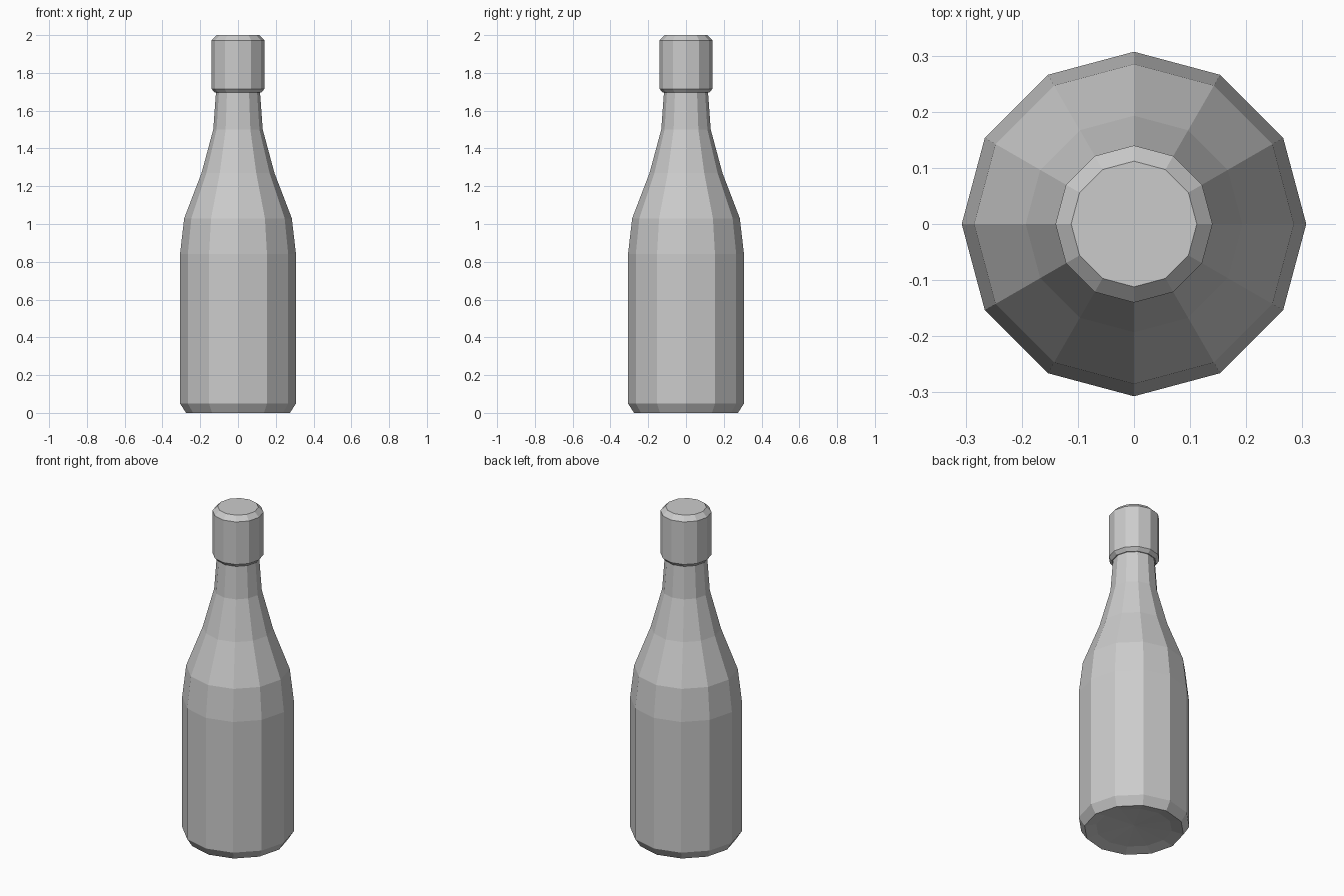
import bpy
import bmesh
from math import cos, sin, tau

SIDES = 12

cube = bpy.data.objects.get("Cube")
if cube:
    bpy.data.objects.remove(cube, do_unlink=True)

# One plain grey for the whole bottle
grey = bpy.data.materials.new("light_grey")
grey.use_nodes = True
colour = (0.6, 0.6, 0.6, 1.0)
grey.diffuse_color = colour
grey.node_tree.nodes["Principled BSDF"].inputs["Base Color"].default_value = colour


def lathe(name, profile):
    """Spin (radius, height) points, listed bottom to top, into a closed faceted solid."""
    bm = bmesh.new()
    rings = []
    for r, z in profile:
        if r == 0:
            rings.append([bm.verts.new((0, 0, z))] * SIDES)
        else:
            rings.append([bm.verts.new((r * cos(tau * i / SIDES), r * sin(tau * i / SIDES), z))
                          for i in range(SIDES)])
    for low, high in zip(rings, rings[1:]):
        for i in range(SIDES):
            j = (i + 1) % SIDES
            corners = dict.fromkeys((low[i], low[j], high[j], high[i]))
            bm.faces.new(list(corners))
    # Flat lids on ends that do not close at the axis
    if profile[0][0] > 0:
        bm.faces.new(rings[0][::-1])
    if profile[-1][0] > 0:
        bm.faces.new(rings[-1])
    bmesh.ops.recalc_face_normals(bm, faces=bm.faces)
    mesh = bpy.data.meshes.new(name)
    bm.to_mesh(mesh)
    bm.free()
    mesh.materials.append(grey)
    obj = bpy.data.objects.new(name, mesh)
    bpy.context.collection.objects.link(obj)
    return obj


# Glass body: shallow hollow base, straight wall, shoulder and neck
lathe("bottle_body", [
    (0, 0.03), (0.21, 0.015), (0.275, 0), (0.307, 0.05), (0.307, 0.84),
    (0.285, 1.03), (0.193, 1.27), (0.131, 1.5), (0.115, 1.72),
])

# Cap with bevelled rims
lathe("bottle_cap", [(0.122, 1.695), (0.14, 1.715), (0.14, 1.972), (0.112, 2.0)])
